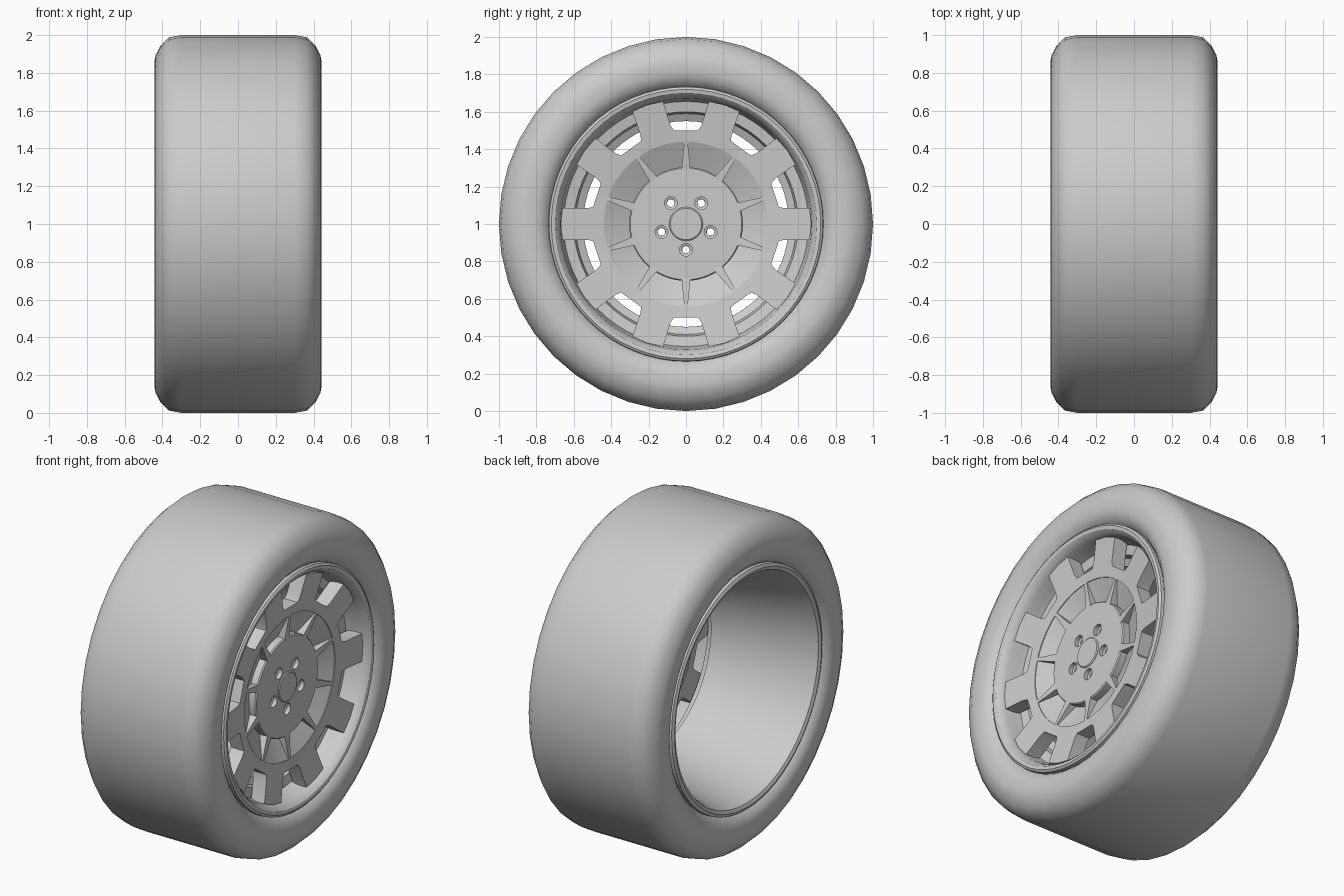
import bpy, bmesh, math
from mathutils import Vector, Matrix

if "Cube" in bpy.data.objects:
    bpy.data.objects.remove(bpy.data.objects["Cube"])

CZ = 1.0          # axle height
N = 10            # spoke count


def finish(name, bm, angle=30):
    bmesh.ops.remove_doubles(bm, verts=bm.verts, dist=1e-5)
    bmesh.ops.recalc_face_normals(bm, faces=bm.faces)
    me = bpy.data.meshes.new(name)
    bm.to_mesh(me)
    bm.free()
    ob = bpy.data.objects.new(name, me)
    bpy.context.collection.objects.link(ob)
    ob.location.z = CZ
    smooth(ob, angle)
    return ob


def smooth(ob, angle=30):
    bpy.ops.object.select_all(action='DESELECT')
    ob.select_set(True)
    bpy.context.view_layer.objects.active = ob
    bpy.ops.object.shade_smooth_by_angle(angle=math.radians(angle))


def revolve(bm, profile, steps, y=0, z=0):
    """Turn a closed (x, radius) profile around an axis parallel to x."""
    rings = []
    for i in range(steps):
        a = 2 * math.pi * i / steps
        rings.append([bm.verts.new((x, y + r * math.cos(a), z + r * math.sin(a)))
                      for x, r in profile])
    n = len(profile)
    for i in range(steps):
        p, q = rings[i], rings[(i + 1) % steps]
        for j in range(n):
            k = (j + 1) % n
            if profile[j][1] == 0 and profile[k][1] == 0:
                continue
            bm.faces.new((p[j], p[k], q[k], q[j]))
    bmesh.ops.remove_doubles(bm, verts=bm.verts, dist=1e-5)


def lathe(name, profile, steps=64, angle=30):
    bm = bmesh.new()
    revolve(bm, profile, steps)
    return finish(name, bm, angle)


def face_x(r):
    """Depth of the gently dished wheel face at radius r."""
    return 0.335 + max(0, r - 0.30) * 0.125


def prism(bm, outline, turn, thick):
    """Plate from a (radial, tangential) outline, following the wheel face."""
    rot = Matrix.Rotation(turn, 3, 'X')
    top, low = [], []
    for u, v in outline:
        x = face_x(math.hypot(u, v))
        top.append(bm.verts.new(rot @ Vector((x, u, v))))
        low.append(bm.verts.new(rot @ Vector((x - thick, u, v))))
    bm.faces.new(top)
    bm.faces.new(low[::-1])
    for i in range(len(top)):
        j = (i + 1) % len(top)
        bm.faces.new((top[i], low[i], low[j], top[j]))


# Tyre: one half of the section, mirrored
half = [(0.30, 1.0), (0.365, 0.988), (0.41, 0.945), (0.436, 0.895), (0.442, 0.86),
        (0.44, 0.81), (0.43, 0.775), (0.405, 0.745), (0.375, 0.725), (0.33, 0.70)]
lathe("tyre", half + [(-x, r) for x, r in reversed(half)], 40, 40)

# Rim barrel with front and rear lips
lathe("rim_barrel", [
    (0.395, 0.735), (0.415, 0.733), (0.424, 0.72), (0.42, 0.70), (0.405, 0.685),
    (0.375, 0.672), (0.32, 0.665), (0.28, 0.655), (0.27, 0.60), (0.235, 0.59),
    (0.215, 0.55), (0.15, 0.565), (-0.20, 0.64), (-0.36, 0.675), (-0.415, 0.695),
    (-0.424, 0.715), (-0.415, 0.733), (-0.395, 0.735), (-0.36, 0.705), (0.36, 0.705)])

# Spokes: ten sectors, widening to the windows between them
step = 2 * math.pi / N
h = step / 2
ch, sh = math.cos(h), math.sin(h)
# window edge given in the frame of the window's own centre line
edge = [(0.50, 0.0), (0.50, 0.065), (0.525, 0.082), (0.655, 0.122)]
side = [(a * ch + b * sh, a * sh - b * ch) for a, b in edge]
arc = [(0.44 * math.cos(h * t / 4), 0.44 * math.sin(h * t / 4)) for t in range(-4, 5)]
outline = arc + side + [(0.67, 0.0)] + [(u, -v) for u, v in reversed(side)]
bm = bmesh.new()
for i in range(N):
    prism(bm, outline, i * step, 0.09)
bmesh.ops.remove_doubles(bm, verts=bm.verts, dist=1e-5)
# drop the shared inner walls between neighbouring sectors
doubles = {f for e in bm.edges if len(e.link_faces) > 2 for f in e.link_faces
           if all(len(k.link_faces) > 2 for k in (f.edges[0], f.edges[2]))
           and len(f.verts) == 4 and f.calc_area() < 0.007
           and abs(f.calc_center_median().yz.length - 0.47) < 0.005}
bmesh.ops.delete(bm, geom=list(doubles), context='FACES_ONLY')
finish("spokes", bm)

# Sloping pocket floor between hub and spokes
lathe("pocket_floor", [(0.28, 0.29), (0.348, 0.44), (0.265, 0.44), (0.235, 0.29)], 80)

# Ribs dividing the pockets
bm = bmesh.new()
for i in range(N):
    prism(bm, [(0.29, -0.024), (0.44, -0.009), (0.44, 0.009), (0.29, 0.024)],
          h + i * step, 0.085)
finish("ribs", bm)

# Hub disc with five stepped bolt holes
hub = lathe("hub", [(0.335, 0), (0.335, 0.298), (0.328, 0.304), (0.235, 0.304), (0.235, 0)], 80)
bm = bmesh.new()
for i in range(5):
    a = -math.pi / 2 + i * 2 * math.pi / 5
    b2 = bmesh.new()
    revolve(b2, [(0.1, 0), (0.1, 0.019), (0.305, 0.021), (0.31, 0.034), (0.4, 0.034), (0.4, 0)],
            24, 0.138 * math.cos(a), 0.138 * math.sin(a))
    tmp = bpy.data.meshes.new("tmp")
    b2.to_mesh(tmp)
    b2.free()
    bm.from_mesh(tmp)
    bpy.data.meshes.remove(tmp)
cutter = finish("bolt_hole_cutter", bm)
cutter.hide_render = True
mod = hub.modifiers.new("bolt_holes", 'BOOLEAN')
mod.object = cutter
mod.operation = 'DIFFERENCE'
mod.solver = 'EXACT'
bpy.context.view_layer.update()
bpy.context.view_layer.objects.active = hub
bpy.ops.object.modifier_apply(modifier=mod.name)
bpy.data.objects.remove(cutter)
smooth(hub)

# Plain centre cap
lathe("centre_cap", [(0.342, 0), (0.342, 0.084), (0.337, 0.09), (0.32, 0.09), (0.32, 0)], 48)
